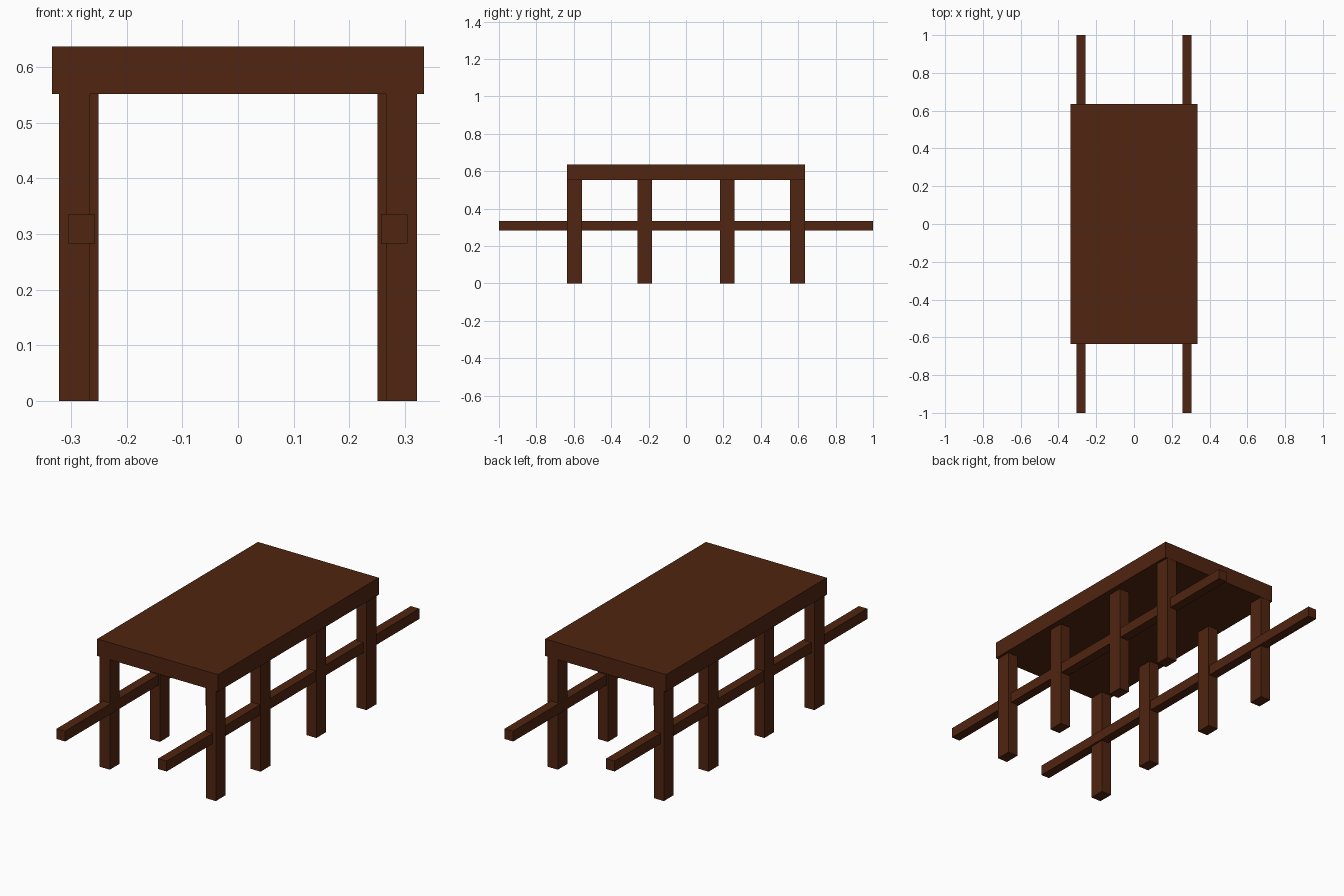
import bpy

if "Cube" in bpy.data.objects:
    bpy.data.objects.remove(bpy.data.objects["Cube"])

# Single dark wood colour
wood = bpy.data.materials.new("dark brown wood")
wood.diffuse_color = (0.08, 0.018, 0.005, 1.0)
wood.use_nodes = True
wood.node_tree.nodes["Principled BSDF"].inputs["Base Color"].default_value = wood.diffuse_color


def box(name, x0, x1, y0, y1, z0, z1):
    """Axis-aligned box between two corners."""
    bpy.ops.mesh.primitive_cube_add(
        size=1, location=((x0 + x1) / 2, (y0 + y1) / 2, (z0 + z1) / 2))
    ob = bpy.context.object
    ob.name = name
    ob.scale = (x1 - x0, y1 - y0, z1 - z0)
    bpy.ops.object.transform_apply(location=False, rotation=False, scale=True)
    ob.data.materials.append(wood)
    return ob


# Thick table top
box("table_top", -0.335, 0.335, -0.636, 0.636, 0.552, 0.637)

# Legs: (name, y centre, x centre); the middle pairs sit slightly further in
LEG_X, LEG_Y = 0.028, 0.039
for side, s in (("left", -1), ("right", 1)):
    for row, y, x in (("front", -0.596, 0.294), ("mid_front", -0.221, 0.279),
                      ("mid_back", 0.221, 0.279), ("back", 0.596, 0.294)):
        box(f"{row}_{side}_leg", s * x - LEG_X, s * x + LEG_X,
            y - LEG_Y, y + LEG_Y, 0.0, 0.552)

    # Long carrying rail running through all legs on this side
    box(f"{side}_rail", s * 0.281 - 0.0235, s * 0.281 + 0.0235,
        -1.0, 1.0, 0.283, 0.335)
